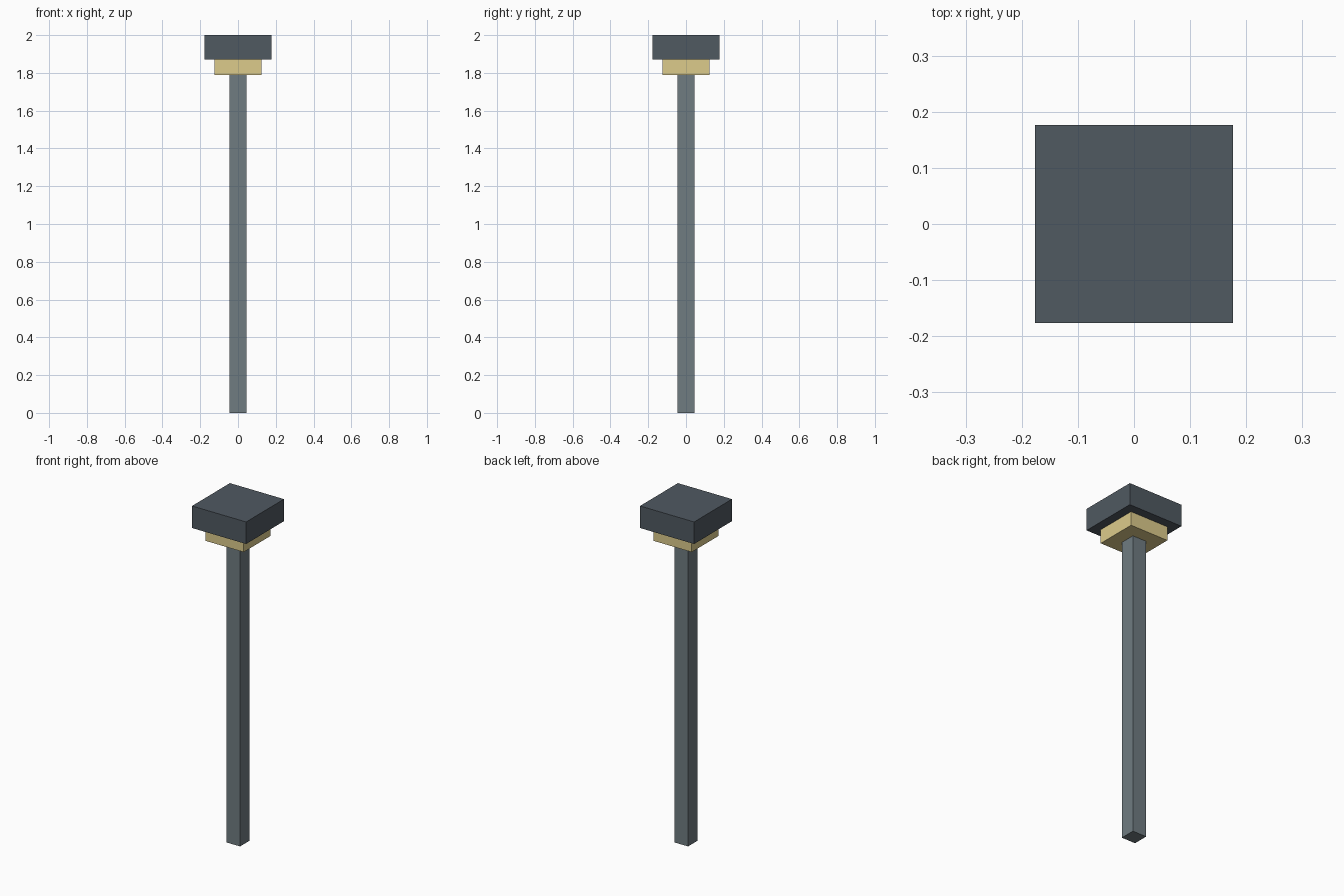
import bpy

if "Cube" in bpy.data.objects:
    bpy.data.objects.remove(bpy.data.objects["Cube"])


def material(name, color):
    mat = bpy.data.materials.new(name)
    mat.diffuse_color = (*color, 1.0)
    mat.use_nodes = True
    mat.node_tree.nodes["Principled BSDF"].inputs["Base Color"].default_value = mat.diffuse_color
    return mat


def square_block(name, width, z0, z1, mat):
    """Square block centred on the z axis, spanning z0 to z1."""
    bpy.ops.mesh.primitive_cube_add(size=1, location=(0, 0, (z0 + z1) / 2))
    obj = bpy.context.object
    obj.name = name
    obj.scale = (width, width, z1 - z0)
    bpy.ops.object.transform_apply(location=False, rotation=False, scale=True)
    obj.data.materials.append(mat)
    return obj


post_grey = material("post_grey", (0.16, 0.20, 0.22))
lamp_cream = material("lamp_cream", (0.72, 0.60, 0.26))
cap_grey = material("cap_grey", (0.08, 0.10, 0.12))

# Slim square post, lit panel under the head, and overhanging head
square_block("post", 0.09, 0.0, 1.788, post_grey)
square_block("lamp_panel", 0.248, 1.788, 1.87, lamp_cream)
square_block("lamp_head", 0.353, 1.87, 2.0, cap_grey)
